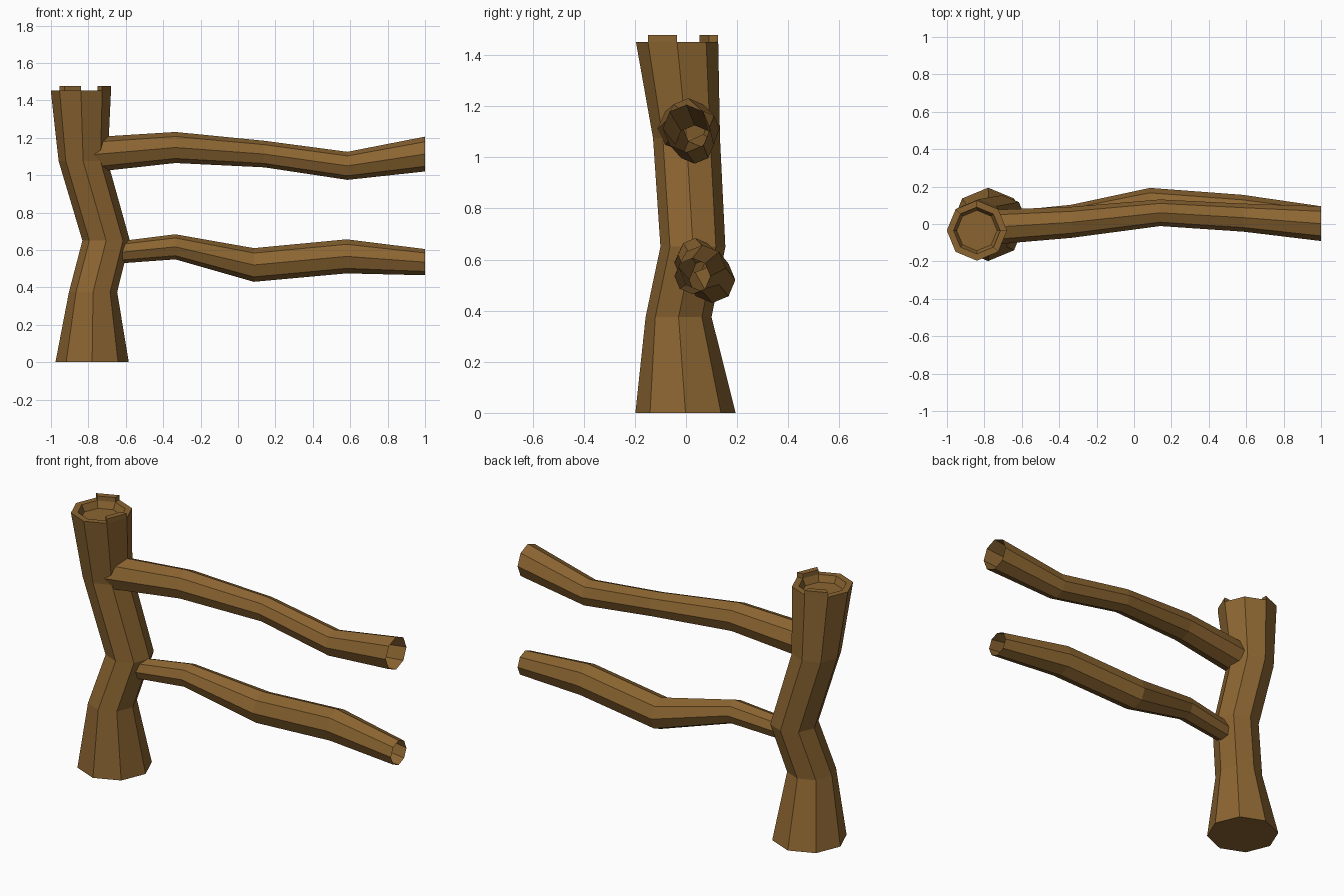
import bpy, bmesh
from math import cos, sin, pi

if "Cube" in bpy.data.objects:
    bpy.data.objects.remove(bpy.data.objects["Cube"])

bark = bpy.data.materials.new("brown wood")
bark.diffuse_color = (0.26, 0.13, 0.031, 1)
bark.use_nodes = True
bark.node_tree.nodes["Principled BSDF"].inputs["Base Color"].default_value = bark.diffuse_color
SIDES = 8


def finish(bm, name):
    me = bpy.data.meshes.new(name)
    bm.to_mesh(me)
    bm.free()
    me.materials.append(bark)
    ob = bpy.data.objects.new(name, me)
    bpy.context.collection.objects.link(ob)
    return ob


def loft(bm, rings):
    """Join consecutive rings of vertices with quads; return faces per band."""
    bands = []
    for a, b in zip(rings, rings[1:]):
        bands.append([bm.faces.new((a[i], a[(i + 1) % SIDES], b[(i + 1) % SIDES], b[i]))
                      for i in range(SIDES)])
    return bands


def flat_ring(bm, x, y, z, r):
    # horizontal octagon
    return [bm.verts.new((x + r * cos(2 * pi * i / SIDES), y + r * sin(2 * pi * i / SIDES), z))
            for i in range(SIDES)]


def upright_ring(bm, x, y, z, r):
    # octagon facing along x
    return [bm.verts.new((x, y + r * cos(2 * pi * i / SIDES), z + r * sin(2 * pi * i / SIDES)))
            for i in range(SIDES)]


# Crooked post with a hollowed, splintered top
bm = bmesh.new()
profile = [(-0.78, -0.002, 0, 0.196), (-0.775, -0.029, 0.375, 0.129),
           (-0.705, 0.027, 0.65, 0.127), (-0.828, 0.002, 1.075, 0.131),
           (-0.84, -0.035, 1.452, 0.161),
           (-0.84, -0.035, 1.452, 0.125), (-0.84, -0.035, 1.415, 0.108)]
rings = [flat_ring(bm, *p) for p in profile]
bands = loft(bm, rings)
bm.faces.new(rings[0][::-1])
bm.faces.new(rings[-1])
# two splinters standing up from the rim
for i in (2, 7):
    ext = bmesh.ops.extrude_discrete_faces(bm, faces=[bands[4][i]])
    top = ext["faces"][0]
    for v in top.verts:
        v.co.z += 0.026
bmesh.ops.recalc_face_normals(bm, faces=bm.faces[:])
finish(bm, "post")


# Two open-ended rails (x, y, z, radius)
def rail(name, path):
    bm = bmesh.new()
    loft(bm, [upright_ring(bm, *p) for p in path])
    finish(bm, name)


rail("upper_rail", [(-0.80, -0.02, 1.108, 0.094), (-0.335, 0.009, 1.148, 0.083),
                    (0.14, 0.06, 1.113, 0.071), (0.585, 0.034, 1.05, 0.075),
                    (1.0, 0.002, 1.113, 0.093)])
rail("lower_rail", [(-0.68, 0.01, 0.583, 0.058), (-0.335, 0.036, 0.617, 0.067),
                    (0.085, 0.103, 0.52, 0.09), (0.58, 0.065, 0.566, 0.091),
                    (1.0, 0.025, 0.535, 0.07)])
